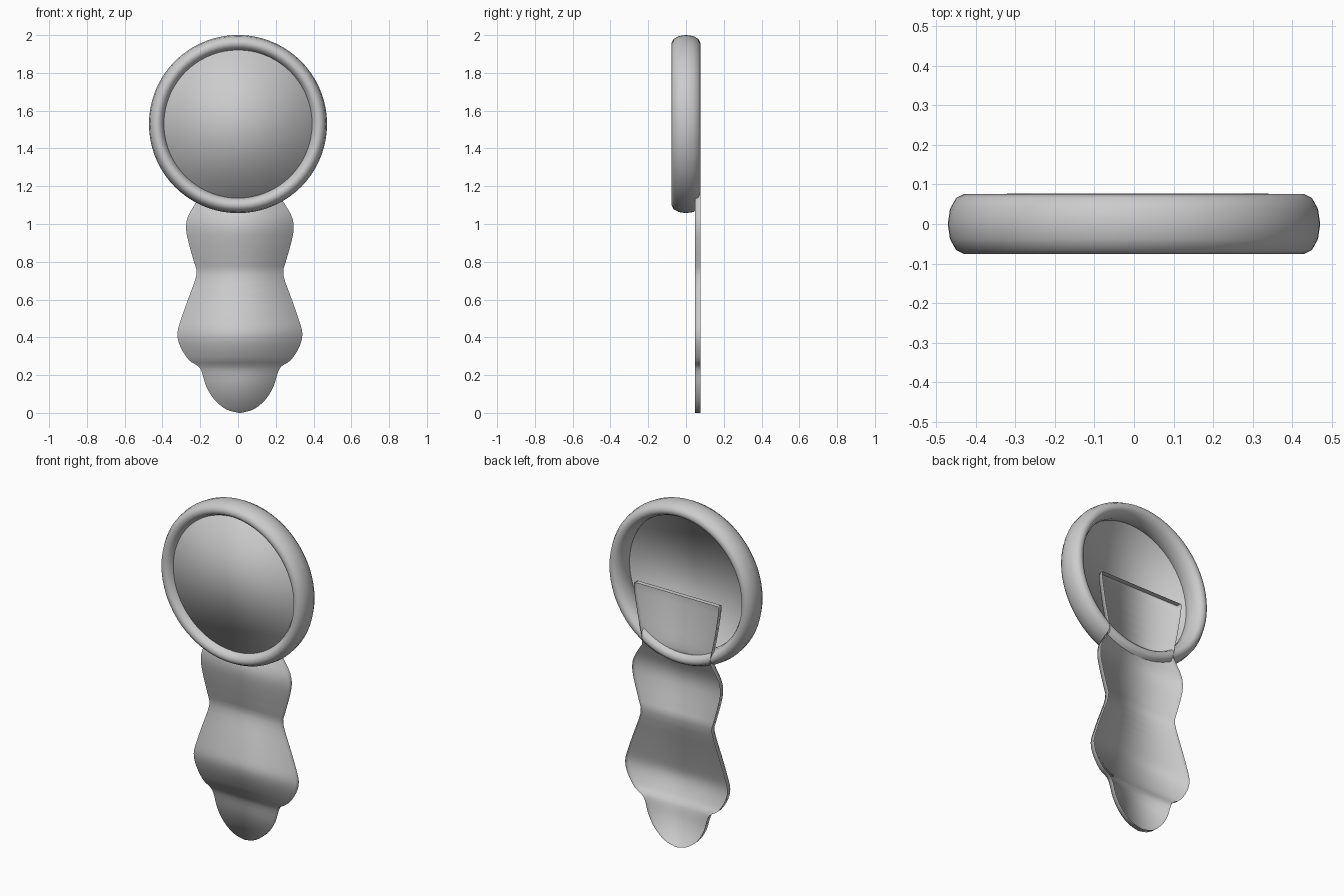
import bpy, bmesh, math

if "Cube" in bpy.data.objects:
    bpy.data.objects.remove(bpy.data.objects["Cube"])

CENTRE_Z = 1.529


def catmull(points, steps):
    # smooth rows through (height, half width) points
    out = []
    for i in range(len(points) - 1):
        p0, p1 = points[max(i - 1, 0)], points[i]
        p2, p3 = points[i + 1], points[min(i + 2, len(points) - 1)]
        for s in range(steps):
            t = s / steps
            out.append([0.5 * (2 * b + (c - a) * t + (2 * a - 5 * b + 4 * c - d) * t * t
                               + (3 * b - a - 3 * c + d) * t ** 3)
                        for a, b, c, d in zip(p0, p1, p2, p3)])
    return out + [list(points[-1])]


def add_object(name, bm):
    mesh = bpy.data.meshes.new(name)
    bm.to_mesh(mesh)
    bm.free()
    mesh.shade_smooth()
    ob = bpy.data.objects.new(name, mesh)
    bpy.context.collection.objects.link(ob)
    return ob


# round frame, oval in section
bpy.ops.mesh.primitive_torus_add(major_segments=72, minor_segments=12,
                                 major_radius=0.429, minor_radius=0.0425,
                                 location=(0, 0, CENTRE_Z),
                                 rotation=(math.pi / 2, 0, 0))
ring = bpy.context.object
ring.name = "ring_frame"
ring.scale = (1, 1, 0.0765 / 0.0425)
bpy.ops.object.transform_apply(location=False, rotation=True, scale=True)
bpy.ops.object.shade_smooth()

# face disc: front sheet with a short rim, open at the back
bm = bmesh.new()
n = 72
front, back = [[bm.verts.new((0.392 * math.cos(2 * math.pi * i / n), y,
                              CENTRE_Z + 0.392 * math.sin(2 * math.pi * i / n)))
                for i in range(n)] for y in (-0.04, -0.01)]
bm.faces.new(front)
for i in range(n):
    j = (i + 1) % n
    bm.faces.new((front[j], front[i], back[i], back[j]))
add_object("face_disc", bm)

# wavy handle: front sheet with side walls, hollow and open at the back
profile = [(0.003, 0.02), (0.02, 0.075), (0.07, 0.135), (0.14, 0.178), (0.22, 0.203),
           (0.25, 0.225), (0.28, 0.27), (0.35, 0.315), (0.42, 0.331), (0.50, 0.31),
           (0.60, 0.275), (0.73, 0.23), (0.80, 0.243), (0.88, 0.266), (0.97, 0.285),
           (1.04, 0.275), (1.11, 0.235), (1.15, 0.22), (1.30, 0.25), (1.46, 0.275),
           (1.48, 0.265)]
rows = [[0.0, 0.005]] + catmull(profile, 3)
bm = bmesh.new()
# each row runs: left wall back, left front, right front, right wall back
loops = [[bm.verts.new((0.01 + sx * w, y, z))
          for sx, y in ((-1, 0.077), (-1, 0.048), (1, 0.048), (1, 0.077))]
         for z, w in rows]
for a, b in zip(loops, loops[1:]):
    for i in range(3):
        bm.faces.new((a[i], a[i + 1], b[i + 1], b[i]))
bm.faces.new(loops[0][::-1])
bm.faces.new(loops[-1])
add_object("handle", bm)
